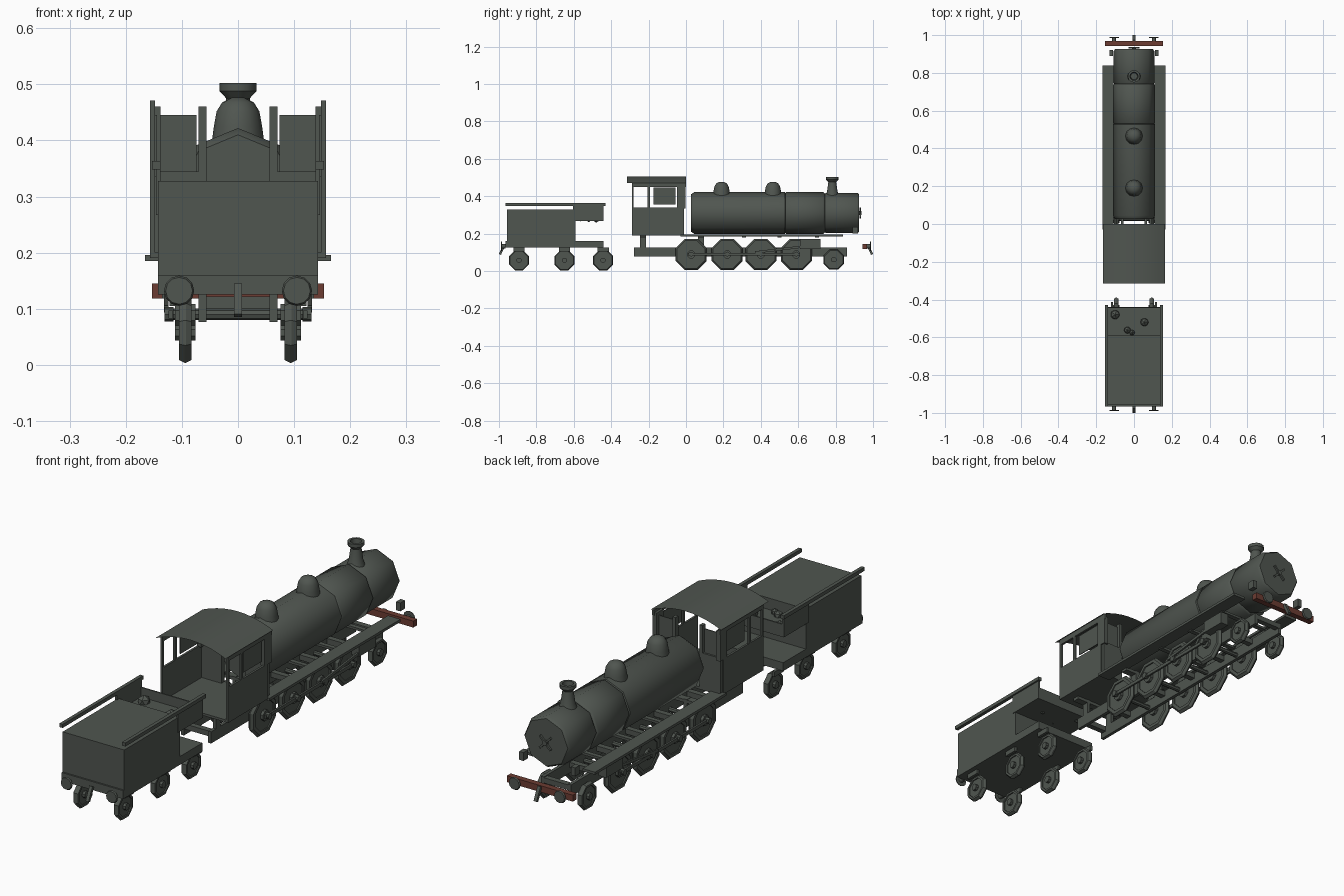
import bpy, bmesh
from math import pi, sin, cos
from mathutils import Vector, Matrix

cube = bpy.data.objects.get("Cube")
if cube:
    bpy.data.objects.remove(cube, do_unlink=True)


def material(name, rgb):
    m = bpy.data.materials.new(name)
    m.use_nodes = True
    m.diffuse_color = (*rgb, 1)
    m.node_tree.nodes["Principled BSDF"].inputs["Base Color"].default_value = (*rgb, 1)
    return m


GREY = material("dark grey green", (0.08, 0.092, 0.08))
RED = material("rust red", (0.15, 0.045, 0.032))


def finish(name, bm, mat=GREY, smooth=None):
    bmesh.ops.recalc_face_normals(bm, faces=bm.faces)
    me = bpy.data.meshes.new(name)
    bm.to_mesh(me)
    bm.free()
    me.materials.append(mat)
    if smooth:
        me.shade_smooth()
        me.set_sharp_from_angle(angle=smooth)
    ob = bpy.data.objects.new(name, me)
    bpy.context.collection.objects.link(ob)
    return ob


def box(name, x, y, z, mat=GREY):
    """Box from (min, max) ranges."""
    bm = bmesh.new()
    bmesh.ops.create_cube(bm, size=1)
    for v in bm.verts:
        v.co = [r[0] + (c + 0.5) * (r[1] - r[0]) for c, r in zip(v.co, (x, y, z))]
    return finish(name, bm, mat)


def pair(name, x, y, z, mat=GREY):
    """The same box on both sides."""
    box("left_" + name, x, y, z, mat)
    box("right_" + name, (-x[1], -x[0]), y, z, mat)


def lathe(name, profile, at, axis="Z", sides=8, phase=0.0, mat=GREY, smooth=None):
    """Turn (radius, distance) pairs around an axis; ends are capped."""
    bm = bmesh.new()
    rings = []
    for r, t in profile:
        ring = []
        for i in range(sides):
            a = 2 * pi * i / sides + phase
            u, w = r * cos(a), r * sin(a)
            p = {"X": (t, u, w), "Y": (u, t, w), "Z": (u, w, t)}[axis]
            ring.append(bm.verts.new(Vector(p) + Vector(at)))
        rings.append(ring)
    for a, b in zip(rings, rings[1:]):
        for i in range(sides):
            j = (i + 1) % sides
            bm.faces.new((a[i], a[j], b[j], b[i]))
    bm.faces.new(rings[0])
    bm.faces.new(rings[-1])
    return finish(name, bm, mat, smooth)


def wheel(name, y, r, z):
    """Flanged wheels on both sides, with a raised hub and rim."""
    half = [(0.25 * r, 0.018), (0.25 * r, 0.006), (0.74 * r, 0.006),
            (0.74 * r, 0.011), (0.9 * r, 0.011), (r, 0.001)]
    prof = half + [(a, -t) for a, t in reversed(half)]
    for side, s in (("left", 1), ("right", -1)):
        lathe(f"{side}_{name}", prof, (s * 0.094, y, z), "X", phase=pi / 8)


def buffers(name, y0, y1):
    for side, s in (("left", 1), ("right", -1)):
        at = (s * 0.105, 0, 0.132)
        d = 1 if y1 > y0 else -1
        lathe(f"{side}_{name}", [(0.011, y0), (0.011, y1 - d * 0.006),
              (0.027, y1 - d * 0.006), (0.024, y1)], at, "Y", 12)


def hook(name, d):
    """Coupling hook hanging outward from a beam."""
    ob = box(name, (-0.007, 0.007), (-0.006, 0.006), (-0.03, 0.03))
    ob.data.transform(Matrix.Translation((0, d * 0.982, 0.115)) @ Matrix.Rotation(d * 0.45, 4, "X"))


# Tender body, deck and coal space
box("tender_deck", (-0.143, 0.143), (-0.965, -0.44), (0.125, 0.16))
box("tender_tank", (-0.143, 0.143), (-0.958, -0.59), (0.16, 0.328))
box("coal_floor", (-0.143, 0.143), (-0.605, -0.44), (0.267, 0.28))
box("coal_gate", (-0.143, 0.143), (-0.446, -0.44), (0.267, 0.32))
pair("coal_side", (0.138, 0.146), (-0.605, -0.44), (0.267, 0.36))
pair("tender_rail", (0.138, 0.153), (-0.965, -0.43), (0.348, 0.363))
for i, (x, y, r) in enumerate([(-0.1, -0.48, 0.027), (0.055, -0.52, 0.024),
                               (-0.035, -0.562, 0.02), (-0.01, -0.575, 0.016)]):
    bm = bmesh.new()
    bmesh.ops.create_icosphere(bm, subdivisions=1, radius=r,
                               matrix=Matrix.Translation((x, y, 0.285)))
    finish(f"coal_lump_{i + 1}", bm)
for i, y in enumerate((-0.893, -0.65, -0.443)):
    wheel(f"tender_wheel_{i + 1}", y, 0.058, 0.057)
    pair(f"tender_spring_{i + 1}", (0.11, 0.122), (y - 0.03, y + 0.03), (0.105, 0.126))
buffers("tender_buffer", -0.965, -0.99)
hook("tender_hook", -1)

# Engine frame with cross members
pair("frame_rail", (0.056, 0.07), (-0.278, 0.861), (0.076, 0.125))
for i, y in enumerate((-0.26, -0.1, 0.12, 0.31, 0.5, 0.68, 0.85)):
    box(f"frame_cross_{i + 1}", (-0.06, 0.06), (y - 0.012, y + 0.012), (0.1, 0.122))
for i, y in enumerate((-0.23, 0.08)):
    pair(f"frame_post_{i + 1}", (0.056, 0.07), (y - 0.015, y + 0.015), (0.12, 0.19))
    box(f"board_cross_{i + 1}", (-0.12, 0.12), (y - 0.015, y + 0.015), (0.175, 0.188))
for i, y in enumerate((0.31, 0.5, 0.7)):
    box(f"board_stay_{i + 1}", (-0.12, 0.12), (y - 0.01, y + 0.01), (0.18, 0.19))
pair("running_board", (0.108, 0.166), (-0.03, 0.84), (0.185, 0.196))

# Driving wheels, axles, rods and cylinders
for i, y in enumerate((0.027, 0.22, 0.4, 0.59)):
    wheel(f"driving_wheel_{i + 1}", y, 0.09, 0.088)
    lathe(f"axle_{i + 1}", [(0.013, -0.131), (0.013, -0.115), (0.01, -0.115),
          (0.01, 0.115), (0.013, 0.115), (0.013, 0.131)], (0, y, 0.09), "X")
wheel("leading_wheel", 0.79, 0.058, 0.06)
pair("coupling_rod", (0.116, 0.124), (0.01, 0.61), (0.083, 0.097))
pair("cylinder", (0.098, 0.135), (0.61, 0.72), (0.118, 0.17))
for s in (1, -1):
    rod = box("left_piston_rod" if s > 0 else "right_piston_rod",
              (-0.004, 0.004), (-0.13, 0.13), (-0.006, 0.006))
    rod.data.transform(Matrix.Translation((s * 0.128, 0.5, 0.115)) @ Matrix.Rotation(0.12, 4, "X"))

# Boiler barrel, smokebox and door
B = 0.31
barrel = dict(at=(0, 0, B), axis="Y", phase=pi / 2, smooth=0.9)
lathe("boiler_rear", [(0.1, 0.027), (0.112, 0.045), (0.112, 0.528), (0.106, 0.532)], **barrel)
lathe("boiler_front", [(0.106, 0.53), (0.112, 0.536), (0.112, 0.735), (0.104, 0.742)], **barrel)
lathe("smokebox", [(0.1, 0.738), (0.108, 0.748), (0.108, 0.915), (0.1, 0.926)], **barrel)
lathe("door_boss", [(0.01, 0.924), (0.01, 0.938)], (0, 0, B), "Y")
for name, a in (("a", pi / 4), ("b", -pi / 4)):
    bar = box("door_handle_" + name, (-0.036, 0.036), (0.928, 0.936), (-0.004, 0.004))
    bar.data.transform(Matrix.Translation((0, 0, B)) @ Matrix.Rotation(a, 4, "Y"))

# Domes and chimney
for i, y in enumerate((0.19, 0.465)):
    lathe(f"dome_{i + 1}", [(0.047, 0.395), (0.043, 0.425), (0.038, 0.452),
          (0.028, 0.468), (0.012, 0.476)], (0, y, 0), sides=12, smooth=0.9)
lathe("chimney", [(0.036, 0.4), (0.028, 0.425), (0.021, 0.475), (0.033, 0.488),
      (0.033, 0.502), (0.022, 0.502), (0.018, 0.47)], (0, 0.782, 0), sides=12, smooth=0.6)

# Cab walls, posts and window panes
box("cab_floor", (-0.15, 0.15), (-0.29, -0.01), (0.19, 0.2))
pair("cab_side", (0.148, 0.157), (-0.29, -0.025), (0.19, 0.338))
pair("cab_header", (0.148, 0.157), (-0.29, 0), (0.448, 0.471))
pair("cab_corner", (0.138, 0.157), (-0.048, -0.003), (0.335, 0.46))
for i, (y0, y1) in enumerate([(-0.29, -0.28), (-0.205, -0.192)]):
    pair(f"cab_post_{i + 1}", (0.148, 0.157), (y0, y1), (0.335, 0.45))
pair("cab_front_wall", (0.07, 0.152), (-0.03, -0.01), (0.2, 0.345))
pair("cab_inner_post", (0.056, 0.07), (-0.03, -0.01), (0.2, 0.46))
pair("front_pane", (0.074, 0.14), (-0.022, -0.018), (0.345, 0.445))
pair("side_pane", (0.144, 0.148), (-0.175, -0.055), (0.355, 0.445))

# Arched sheet roof
bm = bmesh.new()
n = 10
rows = []
for i in range(n + 1):
    x = -0.163 + 0.326 * i / n
    z = 0.505 - 0.035 * (x / 0.163) ** 2
    rows.append([bm.verts.new((x, y, z)) for y in (-0.315, 0)])
for a, b in zip(rows, rows[1:]):
    bm.faces.new((a[0], b[0], b[1], a[1]))
finish("cab_roof", bm, smooth=0.6)

# Rear beam with buffers, hook and lamp blocks
box("buffer_beam", (-0.153, 0.153), (0.943, 0.968), (0.118, 0.145), RED)
buffers("engine_buffer", 0.968, 0.99)
hook("engine_hook", 1)
pair("lamp_block", (0.11, 0.13), (0.89, 0.92), (0.2, 0.235))
